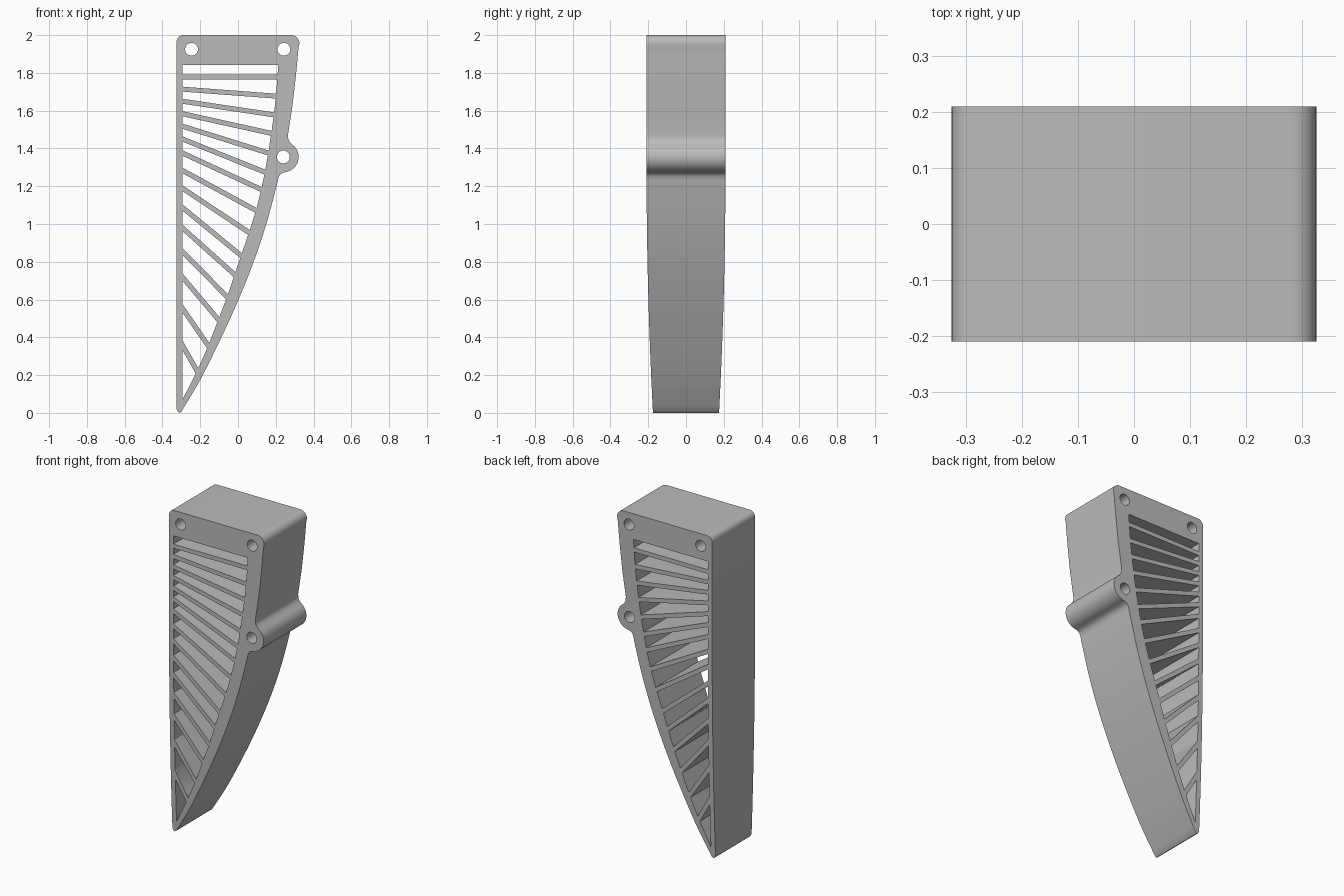
import bpy, bmesh
from math import cos, sin, radians, hypot
from mathutils import Vector

cube = bpy.data.objects.get("Cube")
if cube:
    bpy.data.objects.remove(cube, do_unlink=True)


def arc(cx, cz, r, a0, a1, n):
    """Points on a circular arc, angles in degrees."""
    steps = [radians(a0 + (a1 - a0) * i / n) for i in range(n + 1)]
    return [(cx + r * cos(a), cz + r * sin(a)) for a in steps]


def smooth(points, n=5):
    """Catmull-Rom curve through the points."""
    p = [Vector(q) for q in points]
    p = [2 * p[0] - p[1]] + p + [2 * p[-1] - p[-2]]
    out = []
    for a, b, c, d in zip(p, p[1:], p[2:], p[3:]):
        for i in range(n):
            t = i / n
            out.append(tuple(0.5 * (2 * b + (c - a) * t + (2 * a - 5 * b + 4 * c - d) * t ** 2
                                    + (3 * b - a - 3 * c + d) * t ** 3)))
    return out + [tuple(p[-2])]


# Outer profile: tip, curved edge, side lug, upper edge, rounded top corners
LUG = (0.24, 1.355)
outline = [(-0.325, 0.02), (-0.318, 0.005), (-0.309, 0)]
outline += smooth([(-0.3, 0.006), (-0.2, 0.175), (-0.095, 0.385), (0, 0.593),
                   (0.083, 0.8), (0.15, 1.0), (0.2, 1.185), (0.212, 1.235)])
outline += [(0.216, 1.25), (0.224, 1.262), (0.237, 1.271)]
outline += arc(*LUG, 0.081, -80, 45, 16)
outline += smooth([(0.279, 1.428), (0.267, 1.448), (0.265, 1.475)], 3)
outline += smooth([(0.289, 1.63), (0.307, 1.79), (0.32, 1.93)])
outline += arc(0.28, 1.955, 0.045, 0, 90, 10)
outline += arc(-0.29, 1.965, 0.035, 90, 180, 8)

# Inner edge of the curved rail
LEFT, TOP = -0.295, 1.842
rail = smooth([(-0.295, 0.065), (-0.217, 0.222), (-0.157, 0.358), (-0.104, 0.495),
               (-0.058, 0.615), (0.016, 0.833), (0.06, 0.96), (0.1, 1.09), (0.133, 1.23),
               (0.16, 1.375), (0.19, 1.58), (0.202, 1.69), (0.213, TOP)])


def rail_x(z):
    for (x0, z0), (x1, z1) in zip(rail, rail[1:]):
        if z <= z1:
            return x0 + (x1 - x0) * (z - z0) / (z1 - z0)
    return rail[-1][0]


# Slats: centre height at the straight rail and at the curved rail
slats = [(1.778, 1.778), (1.714, 1.677), (1.65, 1.578), (1.584, 1.48), (1.518, 1.376),
         (1.45, 1.275), (1.376, 1.183), (1.284, 1.072), (1.19, 0.955), (1.088, 0.833),
         (0.98, 0.732), (0.855, 0.615), (0.72, 0.494), (0.555, 0.356), (0.36, 0.222)]
THICK = 0.026

# Windows are the gaps between neighbouring slats
windows = []
upper_left, upper_right = TOP, TOP
for zl, zr in slats:
    run = rail_x(zr) - LEFT
    half = THICK / 2 * hypot(run, zl - zr) / run
    drop = (zl - zr) / run

    def end(offset):
        """Where a slat face meets the curved rail."""
        z = zr
        for _ in range(30):
            z = 0.5 * (z + zl + offset - drop * (rail_x(z) - LEFT))
        return z

    hi, lo = end(half), end(-half)
    windows.append([(LEFT, upper_left), (LEFT, zl + half),
                    (rail_x(hi), hi), (rail_x(upper_right), upper_right)])
    upper_left, upper_right = zl - half, lo
windows.append([(LEFT, upper_left), (LEFT, 0.068), (rail_x(upper_right), upper_right)])

# Screw holes
holes = [arc(x, z, 0.034, 0, 345, 23) for x, z in ((-0.246, 1.925), (0.243, 1.925), LUG)]

# Filled and extruded profile
curve = bpy.data.curves.new("profile", 'CURVE')
curve.dimensions = '2D'
curve.fill_mode = 'BOTH'
curve.extrude = 0.209
for loop in [outline] + windows + holes:
    spline = curve.splines.new('POLY')
    spline.points.add(len(loop) - 1)
    for point, (x, z) in zip(spline.points, loop):
        point.co = (x, z, 0, 1)
    spline.use_cyclic_u = True
helper = bpy.data.objects.new("profile_helper", curve)
bpy.context.collection.objects.link(helper)
bpy.context.view_layer.update()
mesh = bpy.data.meshes.new_from_object(helper.evaluated_get(bpy.context.evaluated_depsgraph_get()))
bpy.data.objects.remove(helper, do_unlink=True)

# Stand the profile up and narrow its depth towards the tip
bm = bmesh.new()
bm.from_mesh(mesh)
for v in bm.verts:
    v.co = (v.co.x, -v.co.z, v.co.y)
bmesh.ops.remove_doubles(bm, verts=bm.verts, dist=0.00005)
for i in range(1, 10):
    bmesh.ops.bisect_plane(bm, geom=bm.verts[:] + bm.edges[:] + bm.faces[:], dist=0.00001,
                           plane_co=(0, 0, i * 0.14), plane_no=(0, 0, 1))
for v in bm.verts:
    v.co.y *= 1 - 0.163 * max(0, 1 - v.co.z / 1.3) ** 2
bmesh.ops.recalc_face_normals(bm, faces=bm.faces[:])
bm.to_mesh(mesh)
bm.free()

body = bpy.data.objects.new("slatted_bracket", mesh)
mesh.name = "slatted_bracket"
bpy.context.collection.objects.link(body)

# Plain grey finish
grey = bpy.data.materials.new("plain_grey")
grey.use_nodes = True
grey.diffuse_color = (0.5, 0.5, 0.5, 1)
grey.node_tree.nodes["Principled BSDF"].inputs["Base Color"].default_value = (0.5, 0.5, 0.5, 1)
mesh.materials.clear()
mesh.materials.append(grey)

bpy.ops.object.select_all(action='DESELECT')
body.select_set(True)
bpy.context.view_layer.objects.active = body
bpy.ops.object.shade_smooth_by_angle(angle=radians(30))
